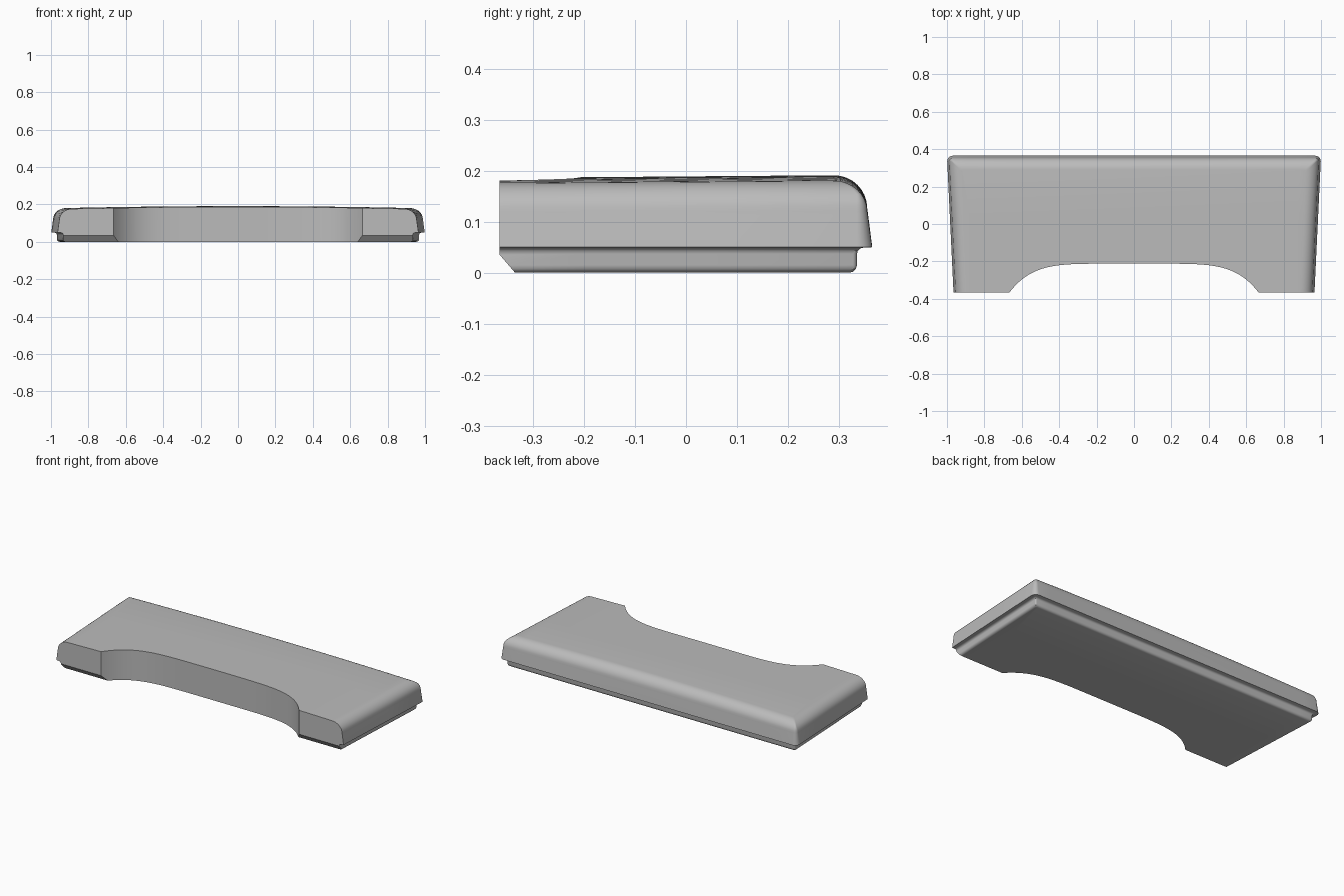
import bpy, bmesh
from math import sin, cos, pi, radians
from mathutils import Vector

if "Cube" in bpy.data.objects:
    bpy.data.objects.remove(bpy.data.objects["Cube"])

DEPTH = 0.365      # half depth
CORNER = 0.03      # rear corner radius seen from above

grey = bpy.data.materials.new("plain_grey")
grey.use_nodes = True
grey.diffuse_color = (0.5, 0.5, 0.5, 1)
grey.node_tree.nodes["Principled BSDF"].inputs["Base Color"].default_value = (0.5, 0.5, 0.5, 1)


def half_width(y):
    return 1 - 0.035 * (DEPTH - y) / (2 * DEPTH)


def outline(inset):
    """Tapered outline, inset at the sides and rear only, open flush at the front."""
    r = max(0.008, CORNER - inset)
    yc = DEPTH - inset - r
    half = [(half_width(-DEPTH) - inset, -DEPTH)]
    for k in range(7):
        a = k * pi / 12
        half.append((half_width(yc) - inset - r + r * cos(a), yc + r * sin(a)))
    return half + [(-x, y) for x, y in reversed(half)]


def new_object(name, bm):
    bmesh.ops.recalc_face_normals(bm, faces=bm.faces)
    mesh = bpy.data.meshes.new(name)
    bm.to_mesh(mesh)
    bm.free()
    obj = bpy.data.objects.new(name, mesh)
    bpy.context.collection.objects.link(obj)
    return obj


def loft(bm, rings):
    loops = [[bm.verts.new(p) for p in ring] for ring in rings]
    for a, b in zip(loops, loops[1:]):
        for i in range(len(a)):
            j = (i + 1) % len(a)
            bm.faces.new((a[i], a[j], b[j], b[i]))
    bm.faces.new(loops[0][::-1])
    bm.faces.new(loops[-1])


def split(bm, co, no, clear=False):
    geom = bm.verts[:] + bm.edges[:] + bm.faces[:]
    return bmesh.ops.bisect_plane(bm, geom=geom, dist=1e-5, plane_co=co,
                                  plane_no=no, clear_outer=clear)["geom_cut"]


# Vertical profile (inset, height): foot, coved undercut, shell wall, rounded top edge
profile = [(0.045, 0)]
profile += [(0.045 - 0.015 * sin(a), 0.015 - 0.015 * cos(a)) for a in (pi / 6, pi / 3, pi / 2)]
profile += [(0.018 + 0.012 * cos(a), 0.037 + 0.012 * sin(a)) for a in (0, pi / 6, pi / 3, pi / 2)]
profile += [(0, 0.05), (0.009, 0.12)]
profile += [(0.075 - 0.065 * cos(k * pi / 16), 0.127 + 0.064 * sin(k * pi / 16)) for k in range(9)]

body = bmesh.new()
loft(body, [[(x, y, z) for x, y in outline(inset)] for inset, z in profile])

# Chamfer under the front edge
cut = split(body, Vector((0, -DEPTH, 0.035)), Vector((0, -0.035, -0.03)), clear=True)
bmesh.ops.contextual_create(body, geom=[e for e in cut if isinstance(e, bmesh.types.BMEdge)])

# Gentle crown across the top
for i in range(-8, 9):
    split(body, Vector((i * 0.11, 0, 0)), Vector((1, 0, 0)))
for y in (-0.2, 0.05):
    split(body, Vector((0, y, 0)), Vector((0, 1, 0)))
for v in body.verts:
    lift = min(1, max(0, (v.co.z - 0.05) / 0.14))
    v.co.z -= lift * (0.012 * v.co.x ** 2 + 0.008 * max(0, 0.28 - v.co.y))
wrist_rest = new_object("rest_body", body)

# Broad flat-bottomed notch cut through the front
notch = []
for i in range(-32, 33):
    t = sin(i / 32 * pi / 2)
    notch.append((0.665 * t, -0.212 - 0.153 * abs(t) ** 5.7))
notch = [(-0.665, -0.5)] + notch + [(0.665, -0.5)]
cutter_mesh = bmesh.new()
loft(cutter_mesh, [[(x, y, z) for x, y in notch] for z in (-0.1, 0.3)])
cutter = new_object("notch_cutter", cutter_mesh)
cutter.hide_render = True

wrist_rest.data.materials.append(grey)
mod = wrist_rest.modifiers.new("front_notch", "BOOLEAN")
mod.operation = "DIFFERENCE"
mod.solver = "EXACT"
mod.object = cutter
bpy.ops.object.select_all(action="DESELECT")
wrist_rest.select_set(True)
bpy.context.view_layer.objects.active = wrist_rest
bpy.ops.object.modifier_apply(modifier=mod.name)
bpy.data.objects.remove(cutter)
bpy.ops.object.shade_smooth_by_angle(angle=radians(32))
